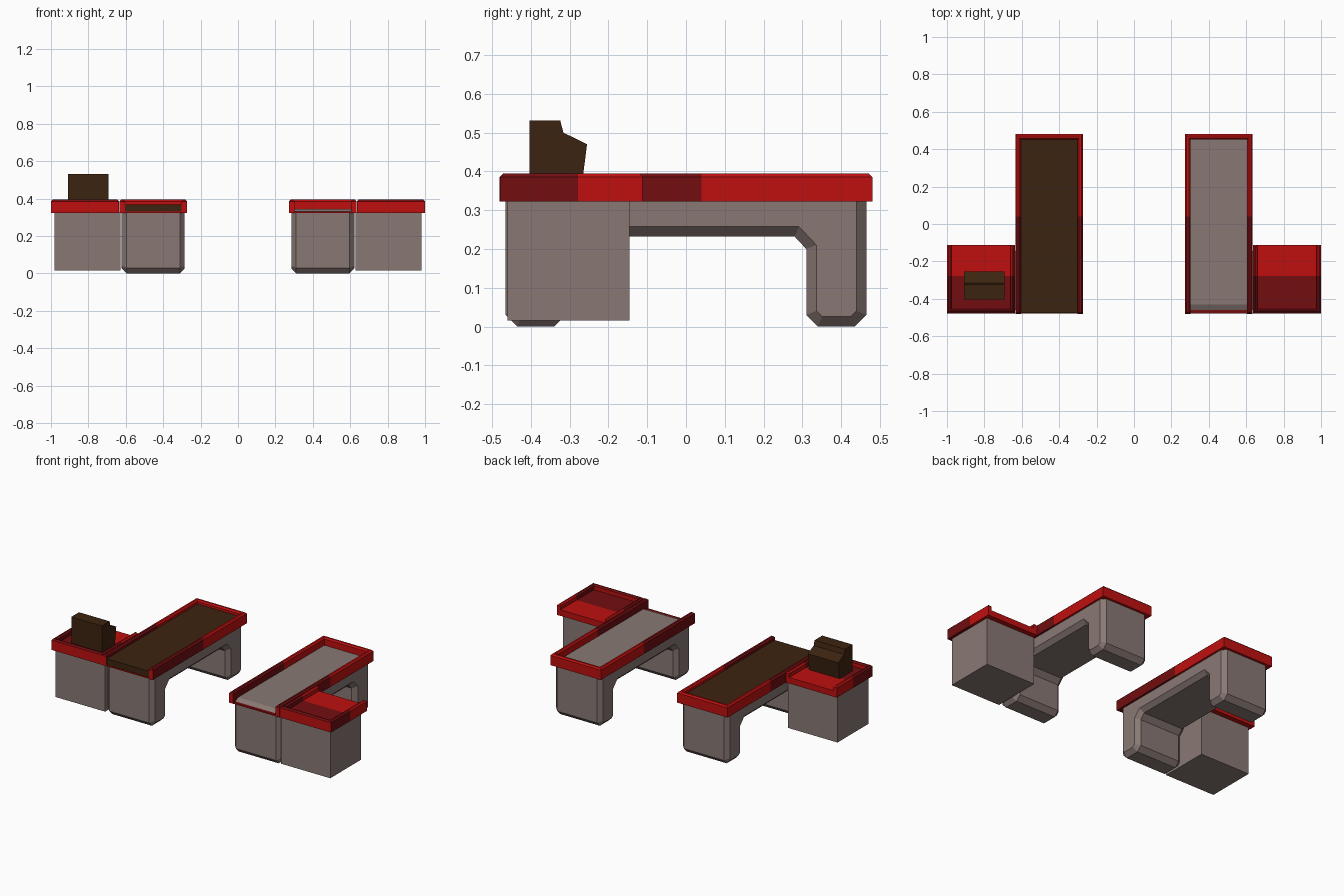
import bpy, bmesh
from mathutils import Vector

if "Cube" in bpy.data.objects:
    bpy.data.objects.remove(bpy.data.objects["Cube"])


def mat(name, c):
    m = bpy.data.materials.new(name)
    m.diffuse_color = (*c, 1)
    m.use_nodes = True
    m.node_tree.nodes["Principled BSDF"].inputs["Base Color"].default_value = m.diffuse_color
    return m


GREY = mat("warm grey", (0.25, 0.19, 0.175))
RED = mat("bright red", (0.52, 0.005, 0.005))
DARK = mat("dark red", (0.17, 0.004, 0.005))
BROWN = mat("dark brown", (0.045, 0.017, 0.005))


def finish(bm, name, mats):
    bmesh.ops.recalc_face_normals(bm, faces=bm.faces[:])
    me = bpy.data.meshes.new(name)
    bm.to_mesh(me)
    bm.free()
    for m in mats:
        me.materials.append(m)
    ob = bpy.data.objects.new(name, me)
    bpy.context.collection.objects.link(ob)
    return ob


def extrude(points, vec):
    """Prism from a closed outline."""
    bm = bmesh.new()
    f = bm.faces.new([bm.verts.new(p) for p in points])
    r = bmesh.ops.extrude_face_region(bm, geom=[f])
    bmesh.ops.translate(bm, vec=vec, verts=[g for g in r['geom'] if isinstance(g, bmesh.types.BMVert)])
    return bm


def box_bm(x0, x1, y0, y1, z0, z1):
    return extrude([(x0, y0, z0), (x1, y0, z0), (x1, y1, z0), (x0, y1, z0)], (0, 0, z1 - z0))


def yz_prism(profile, x0, x1):
    return extrude([(x0, y, z) for y, z in profile], (x1 - x0, 0, 0))


def chamfer(bm, test, w):
    es = [e for e in bm.edges if test(e.verts[0].co, e.verts[1].co)]
    bmesh.ops.bevel(bm, geom=es, offset=w, segments=1, affect='EDGES', profile=0.5)


def two_tone(bm, split):
    """Dark red in front of the split line, except on end faces."""
    bmesh.ops.bisect_plane(bm, geom=bm.verts[:] + bm.edges[:] + bm.faces[:],
                           plane_co=(0, split, 0), plane_no=(0, 1, 0))
    bmesh.ops.recalc_face_normals(bm, faces=bm.faces[:])
    for f in bm.faces:
        f.material_index = int(f.calc_center_median().y < split and abs(f.normal.y) < 0.9)


def tray(name, x0, x1, y0, y1, wall, open_front, split, floor):
    z0, z1 = 0.323, 0.395
    # U-shaped rim, open on one end
    a, b = (y0, y1 - wall) if open_front else (y1, y0 + wall)
    far = y1 if open_front else y0
    u = [(x0, a), (x0, far), (x1, far), (x1, a), (x1 - wall, a), (x1 - wall, b), (x0 + wall, b), (x0 + wall, a)]
    bm = extrude([(x, y, z0) for x, y in u], (0, 0, z1 - z0))
    chamfer(bm, lambda p, q: min(p.z, q.z) > z1 - 0.001, 0.009)
    two_tone(bm, split)
    finish(bm, name + "_rim", [RED, DARK])
    # Floor inside the rim
    e = 0.001
    fy0, fy1 = (y0 + e, y1 - wall) if open_front else (y0 + wall, y1 - e)
    bm = box_bm(x0 + wall, x1 - wall, fy0, fy1, z0, floor)
    two_tone(bm, split)
    finish(bm, name + "_floor", [RED, DARK])


# Bridge-shaped outline of the long counter: half profile, then mirrored
HALF = [(0.465, 0.325), (0.465, 0.03), (0.435, 0.0), (0.34, 0.0), (0.31, 0.03), (0.31, 0.2), (0.28, 0.232)]
BRIDGE = HALF + [(-y, z) for y, z in reversed(HALF)]

for s, side in ((-1, "left"), (1, "right")):
    # Long counter body with chamfered side outlines
    xa, xb = sorted((s * 0.285, s * 0.622))
    bm = yz_prism(BRIDGE, xa, xb)
    chamfer(bm, lambda p, q: abs(p.x - q.x) < 1e-5 and min(p.z, q.z) < 0.32, 0.026)
    finish(bm, side + "_counter_body", [GREY])
    xa, xb = sorted((s * 0.273, s * 0.634))
    tray(side + "_counter", xa, xb, -0.48, 0.48, 0.029, True, 0.04, 0.331)

    # Side cabinet with its tray
    xa, xb = sorted((s * 0.628, s * 0.982))
    finish(box_bm(xa, xb, -0.46, -0.145, 0.016, 0.325), side + "_cabinet", [GREY])
    xa, xb = sorted((s * 0.635, s * 1.0))
    tray(side + "_cabinet_tray", xa, xb, -0.478, -0.112, 0.024, False, -0.278, 0.362)

# Dark conveyor belt on the left counter
finish(box_bm(-0.606, -0.301, -0.476, 0.452, 0.33, 0.37), "conveyor_belt", [BROWN])

# Lower grey slide with a sloped front on the right counter
slide = [(-0.463, 0.329), (-0.43, 0.346), (0.452, 0.346), (0.452, 0.329)]
finish(yz_prism(slide, 0.301, 0.606), "packing_slide", [GREY])

# Cash register
till = [(-0.403, 0.36), (-0.403, 0.531), (-0.324, 0.531), (-0.316, 0.5), (-0.255, 0.47), (-0.269, 0.36)]
finish(yz_prism(till, -0.91, -0.692), "cash_register", [BROWN])
